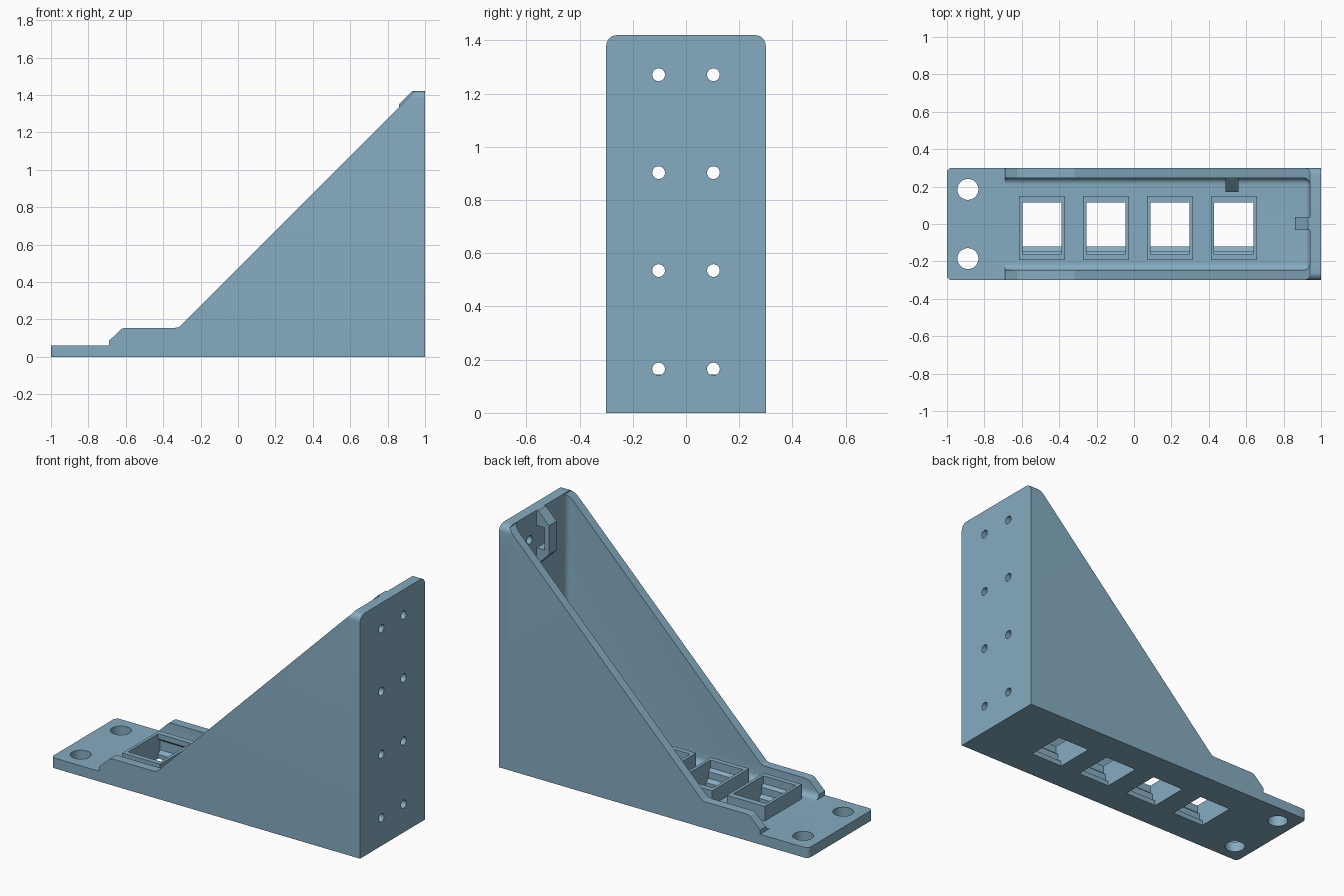
import bpy, bmesh, math
from mathutils import Vector

if "Cube" in bpy.data.objects:
    bpy.data.objects.remove(bpy.data.objects["Cube"])

blue = bpy.data.materials.new("steel blue")
blue.diffuse_color = (0.235, 0.41, 0.53, 1)
blue.use_nodes = True
blue.node_tree.nodes["Principled BSDF"].inputs["Base Color"].default_value = blue.diffuse_color


def prism(name, pts, axis, lo, hi):
    """Extrude a 2D outline along an axis: x -> (y,z), y -> (x,z), z -> (x,y)."""
    def place(p, t):
        return {"x": (t, p[0], p[1]), "y": (p[0], t, p[1]), "z": (p[0], p[1], t)}[axis]
    bm = bmesh.new()
    a = [bm.verts.new(place(p, lo)) for p in pts]
    b = [bm.verts.new(place(p, hi)) for p in pts]
    n = len(pts)
    bm.faces.new(a)
    bm.faces.new(b)
    for i in range(n):
        j = (i + 1) % n
        bm.faces.new((a[i], a[j], b[j], b[i]))
    bmesh.ops.recalc_face_normals(bm, faces=bm.faces)
    me = bpy.data.meshes.new(name)
    bm.to_mesh(me)
    bm.free()
    me.materials.append(blue)
    ob = bpy.data.objects.new(name, me)
    bpy.context.collection.objects.link(ob)
    return ob


def rect(a0, a1, b0, b1):
    return [(a0, b0), (a1, b0), (a1, b1), (a0, b1)]


def circle(cx, cy, r, n=32):
    return [(cx + r * math.cos(2 * math.pi * i / n), cy + r * math.sin(2 * math.pi * i / n)) for i in range(n)]


def round_rect(a0, a1, b0, b1, r, corners, n=6):
    """Rectangle with chosen corners rounded (0 = low-low, then anticlockwise)."""
    out = []
    data = [(a0, b0, 1, 1, 180), (a1, b0, -1, 1, 270), (a1, b1, -1, -1, 0), (a0, b1, 1, -1, 90)]
    for k, (a, b, sa, sb, start) in enumerate(data):
        if k not in corners:
            out.append((a, b))
            continue
        for i in range(n + 1):
            t = math.radians(start + 90 * i / n)
            out.append((a + sa * r + r * math.cos(t), b + sb * r + r * math.sin(t)))
    return out


def boolean(target, tool, op):
    """Apply a boolean and discard the tool object."""
    m = target.modifiers.new("bool", "BOOLEAN")
    m.object, m.operation, m.solver = tool, op, "EXACT"
    bpy.context.view_layer.objects.active = target
    bpy.ops.object.modifier_apply(modifier="bool")
    bpy.data.objects.remove(tool, do_unlink=True)


# Outer body: side outline of base, low curb, sloped walls and back plate
body = prism("shelf_bracket", [
    (-1, 0), (1, 0), (1, 1.42), (0.94, 1.42), (0.94, 1.413), (-0.305, 0.168), (-0.318, 0.158),
    (-0.335, 0.155), (-0.605, 0.155), (-0.622, 0.150), (-0.69, 0.085), (-0.69, 0.06), (-1, 0.06)],
    "y", -0.3, 0.3)
boolean(body, prism("back_round", round_rect(-0.3, 0.3, -0.1, 1.42, 0.04, (2, 3)), "x", -1.1, 1.1), "INTERSECT")
boolean(body, prism("plan_round", round_rect(-1, 1.1, -0.3, 0.3, 0.025, (0, 3)), "z", -0.1, 1.6), "INTERSECT")

# Inner trough with filleted floor and back corners
trough = prism("trough", rect(-1.2, 0.94, -0.247, 0.247), "z", 0.06, 2)
bm = bmesh.new()
bm.from_mesh(trough.data)
edges = []
for e in bm.edges:
    c = (e.verts[0].co + e.verts[1].co) / 2
    floor_edge = c.z < 0.07 and c.x > -1.1
    back_corner = c.x > 0.93 and 0.5 < c.z < 1.5 and abs(c.y) > 0.2
    if floor_edge or back_corner:
        edges.append(e)
bmesh.ops.bevel(bm, geom=edges, offset=0.035, segments=6, profile=0.5, affect="EDGES")
bm.to_mesh(trough.data)
bm.free()
boolean(body, trough, "DIFFERENCE")

# Socket frames standing on the base, each with a stepped opening
for x in (-0.492, -0.15, 0.192, 0.534):
    boolean(body, prism("socket_frame", rect(x - 0.123, x + 0.123, -0.192, 0.15), "z", 0.03, 0.145), "UNION")
    opening = [(-0.12, -0.02), (0.115, -0.02), (0.115, 0.025), (0.132, 0.045), (0.132, 0.10), (0.115, 0.115),
               (0.115, 0.2), (-0.162, 0.2), (-0.162, 0.10), (-0.145, 0.085), (-0.145, 0.045), (-0.12, 0.03)]
    boolean(body, prism("socket_opening", opening, "x", x - 0.105, x + 0.105), "DIFFERENCE")

# Strap loops: chamfered blocks on the back plate and on one side wall
loop = prism("back_strap_loop", [(0.96, 1.42), (0.93, 1.42), (0.86, 1.35), (0.86, 1.18), (0.96, 1.08)],
             "y", -0.033, 0.037)
boolean(body, loop, "UNION")
boolean(body, prism("back_strap_slot", rect(0.89, 0.94, 1.20, 1.33), "y", -0.1, 0.1), "DIFFERENCE")
loop = prism("side_strap_loop", [(0.26, 0.92), (0.247, 0.92), (0.17, 0.84), (0.17, 0.68), (0.26, 0.59)],
             "x", 0.49, 0.56)
boolean(body, loop, "UNION")
boolean(body, prism("side_strap_slot", rect(0.20, 0.247, 0.70, 0.82), "x", 0.44, 0.61), "DIFFERENCE")

# Mounting holes in the base tongue and the back plate
for y in (-0.185, 0.185):
    boolean(body, prism("base_hole", circle(-0.888, y, 0.056), "z", -0.1, 0.2), "DIFFERENCE")
for z in (0.165, 0.535, 0.903, 1.271):
    for y in (-0.103, 0.103):
        boolean(body, prism("screw_hole", circle(y, z, 0.024, 24), "x", 0.90, 1.1), "DIFFERENCE")

# Smooth the rounded corners and holes, keep the edges sharp
bpy.ops.object.select_all(action="DESELECT")
body.select_set(True)
bpy.context.view_layer.objects.active = body
bpy.ops.object.shade_smooth_by_angle(angle=math.radians(25))
